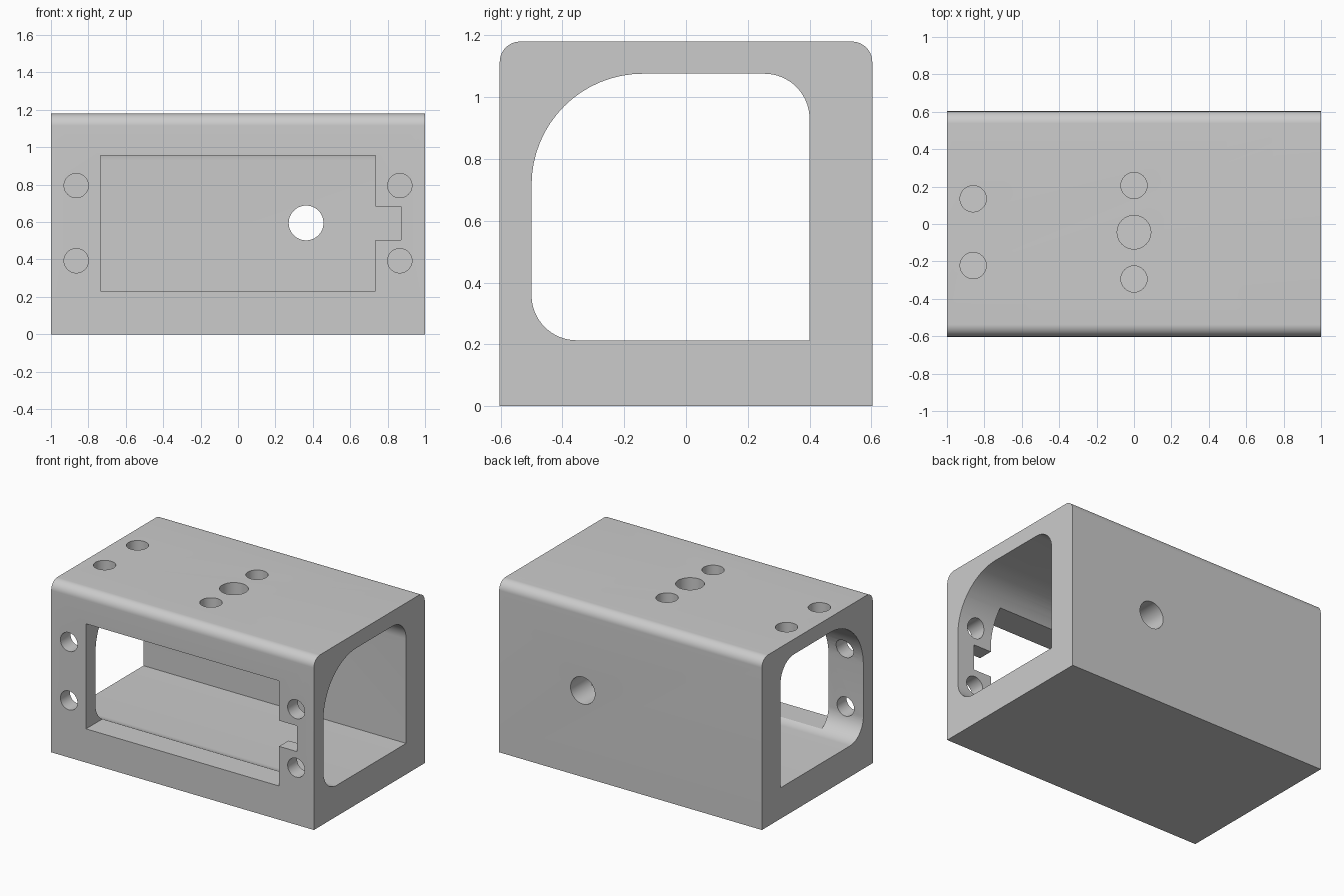
import bpy, bmesh, math
from mathutils import Vector

cube = bpy.data.objects.get("Cube")
if cube:
    bpy.data.objects.remove(cube, do_unlink=True)

grey = bpy.data.materials.new("plain grey")
grey.use_nodes = True
colour = (0.6, 0.6, 0.6, 1)
grey.diffuse_color = colour
grey.node_tree.nodes["Principled BSDF"].inputs["Base Color"].default_value = colour


def rounded(corners, steps=16):
    """Outline from (a, b, radius) corners."""
    outline = []
    for i, (a, b, r) in enumerate(corners):
        p = Vector((a, b))
        if r == 0:
            outline.append(p)
            continue
        before = (Vector(corners[i - 1][:2]) - p).normalized() * r
        after = (Vector(corners[(i + 1) % len(corners)][:2]) - p).normalized() * r
        for s in range(steps + 1):
            t = math.pi / 2 * s / steps
            outline.append(p + before * (1 - math.sin(t)) + after * (1 - math.cos(t)))
    return outline


def circle(a, b, r, steps=48):
    return [Vector((a + r * math.cos(math.tau * i / steps),
                    b + r * math.sin(math.tau * i / steps))) for i in range(steps)]


def prism(name, outline, axis, start, end):
    """Extrude a 2D outline along an axis."""
    place = {"x": lambda p: (start, p.x, p.y),
             "y": lambda p: (p.x, start, p.y),
             "z": lambda p: (p.x, p.y, start)}[axis]
    shift = Vector([(end - start) * (axis == k) for k in "xyz"])
    bm = bmesh.new()
    face = bm.faces.new([bm.verts.new(place(p)) for p in outline])
    grown = bmesh.ops.extrude_face_region(bm, geom=[face])["geom"]
    moved = [v for v in grown if isinstance(v, bmesh.types.BMVert)]
    bmesh.ops.translate(bm, verts=moved, vec=shift)
    bmesh.ops.recalc_face_normals(bm, faces=bm.faces)
    mesh = bpy.data.meshes.new(name)
    bm.to_mesh(mesh)
    bm.free()
    mesh.materials.append(grey)
    obj = bpy.data.objects.new(name, mesh)
    bpy.context.collection.objects.link(obj)
    return obj


# Outer shell with rounded top edges
housing = prism("housing", rounded([(-0.603, 0, 0), (0.603, 0, 0),
                                    (0.603, 1.18, 0.066), (-0.603, 1.18, 0.066)]),
                "x", -1, 1)

# Through tunnel with one large rounded corner
cutters = [prism("tunnel_cutter",
                 rounded([(-0.5, 0.213, 0.146), (0.4, 0.213, 0),
                          (0.4, 1.076, 0.146), (-0.5, 1.076, 0.36)]),
                 "x", -1.2, 1.2)]

# Front window with a side notch
right, notch = 0.735, 0.872
window = [(-right, 0.232), (right, 0.232), (right, 0.505), (notch, 0.505),
          (notch, 0.682), (right, 0.682), (right, 0.955), (-right, 0.955)]
cutters.append(prism("window_cutter", [Vector(p) for p in window], "y", -0.8, 0))

# Front screw holes
for x in (-0.865, 0.865):
    for z in (0.393, 0.795):
        cutters.append(prism("screw_cutter", circle(x, z, 0.065), "y", -0.8, 0))

# Rear cable hole
cutters.append(prism("cable_cutter", circle(0.364, 0.595, 0.093), "y", 0.2, 0.8))

# Top holes
for x, y, r in [(-0.86, 0.135, 0.07), (-0.86, -0.222, 0.07),
                (0, 0.206, 0.07), (0, -0.044, 0.09), (0, -0.294, 0.07)]:
    cutters.append(prism("top_hole_cutter", circle(x, y, r), "z", 0.8, 1.4))

# Cut the openings
bpy.ops.object.select_all(action="DESELECT")
bpy.context.view_layer.objects.active = housing
housing.select_set(True)
for cutter in cutters:
    cut = housing.modifiers.new("cut", "BOOLEAN")
    cut.operation = "DIFFERENCE"
    cut.solver = "EXACT"
    cut.object = cutter
    bpy.ops.object.modifier_apply(modifier=cut.name)
    bpy.data.objects.remove(cutter, do_unlink=True)

bpy.ops.object.shade_smooth_by_angle(angle=math.radians(30))
